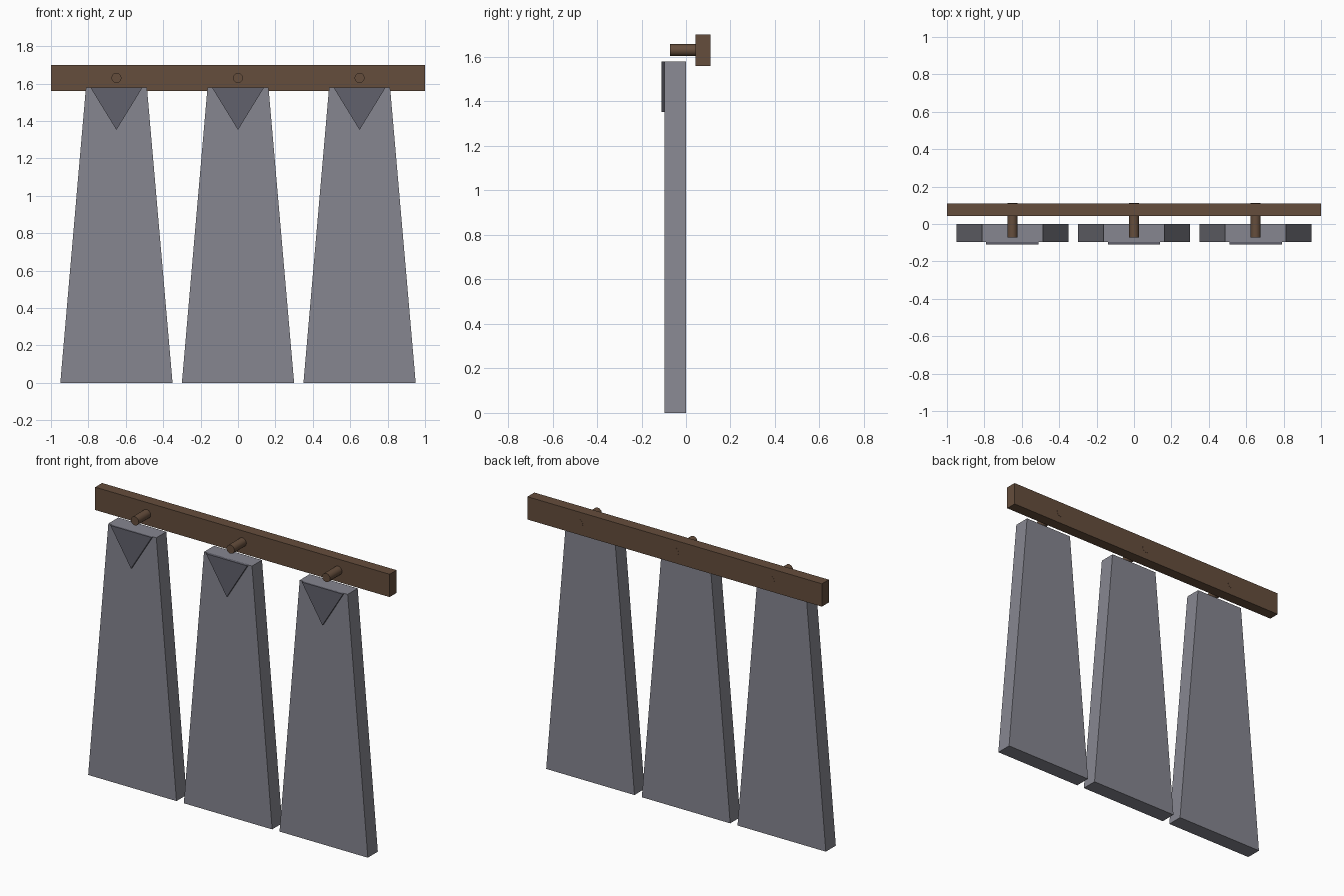
import bpy, bmesh, math

if "Cube" in bpy.data.objects:
    bpy.data.objects.remove(bpy.data.objects["Cube"])


def material(name, color):
    m = bpy.data.materials.new(name)
    m.diffuse_color = (*color, 1)
    m.use_nodes = True
    m.node_tree.nodes["Principled BSDF"].inputs["Base Color"].default_value = m.diffuse_color
    return m


wood = material("wood", (0.13, 0.075, 0.045))
cloth = material("cloth", (0.24, 0.24, 0.28))
lining = material("dark_cloth", (0.12, 0.12, 0.15))


def slab(name, profile, y0, y1, mat):
    """Extrude an (x, z) outline from y0 to y1."""
    bm = bmesh.new()
    face = bm.faces.new([bm.verts.new((x, y0, z)) for x, z in profile])
    ext = bmesh.ops.extrude_face_region(bm, geom=[face])["geom"]
    verts = [v for v in ext if isinstance(v, bmesh.types.BMVert)]
    bmesh.ops.translate(bm, verts=verts, vec=(0, y1 - y0, 0))
    bmesh.ops.recalc_face_normals(bm, faces=bm.faces)
    mesh = bpy.data.meshes.new(name)
    bm.to_mesh(mesh)
    bm.free()
    ob = bpy.data.objects.new(name, mesh)
    bpy.context.collection.objects.link(ob)
    mesh.materials.append(mat)
    return ob


# Wall rail
slab("rail", [(-1, 1.56), (1, 1.56), (1, 1.70), (-1, 1.70)], 0.043, 0.11, wood)

for i, x in enumerate((-0.65, 0, 0.65), 1):
    # Hanging cloak panel
    slab(f"cloak_{i}", [(x - 0.30, 0), (x + 0.30, 0), (x + 0.163, 1.58), (x - 0.163, 1.58)],
         -0.097, 0, cloth)
    # Pointed hood flap on the front
    slab(f"hood_{i}", [(x - 0.14, 1.58), (x, 1.352), (x + 0.14, 1.58)], -0.11, -0.09, lining)
    # Round peg running through the rail
    y0, y1 = -0.073, 0.111
    bpy.ops.mesh.primitive_cylinder_add(vertices=12, radius=0.027, depth=y1 - y0,
                                        location=(x, (y0 + y1) / 2, 1.63),
                                        rotation=(math.pi / 2, 0, 0))
    peg = bpy.context.object
    peg.name = f"peg_{i}"
    peg.data.materials.append(wood)
    bpy.ops.object.shade_smooth_by_angle(angle=math.radians(40))
